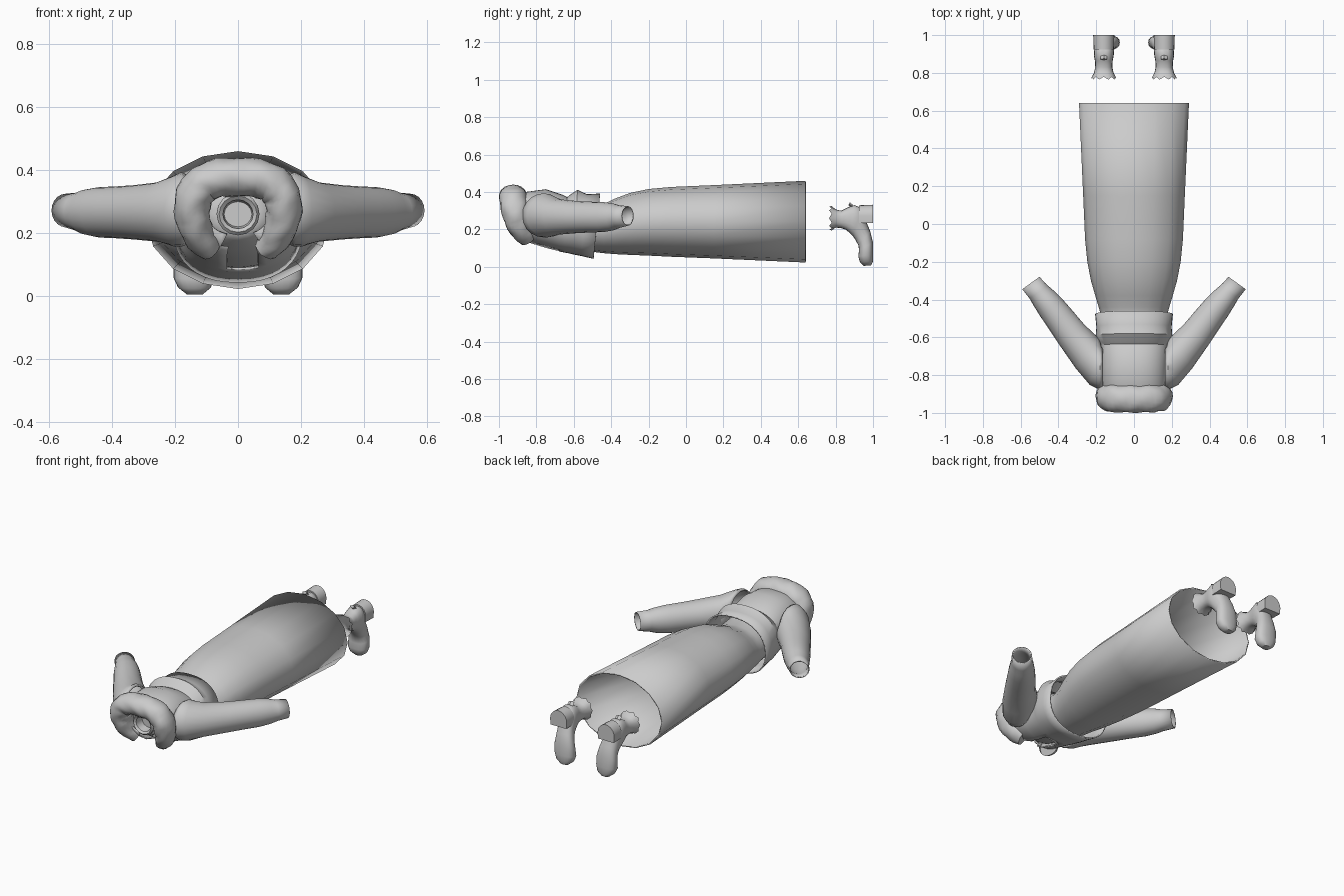
import bpy, bmesh, math
from mathutils import Vector
from math import sin, cos, pi, radians

if "Cube" in bpy.data.objects:
    bpy.data.objects.remove(bpy.data.objects["Cube"])


def ring(c, u, v, n=16, power=2.0):
    """Closed (super)elliptical ring around c spanned by half-axes u and v."""
    c, u, v = Vector(c), Vector(u), Vector(v)
    pts = []
    for i in range(n):
        a = 2 * pi * i / n
        s = lambda t: math.copysign(abs(t) ** (2 / power), t)
        pts.append(c + u * s(cos(a)) + v * s(sin(a)))
    return pts


def side_rings(rows, n=16, power=2.0):
    """Rings from side-view pairs: (y_top, z_top, y_bottom, z_bottom, half_width, x)."""
    out = []
    for y1, z1, y2, z2, w, *x in rows:
        cx = x[0] if x else 0
        out.append(ring((cx, (y1 + y2) / 2, (z1 + z2) / 2), (w, 0, 0),
                        (0, (y1 - y2) / 2, (z1 - z2) / 2), n, power))
    return out


def loft(name, rings, start=False, end=False, thick=0, mirror=False, subdiv=0, angle=40, cut=None):
    bm = bmesh.new()
    vs = [[bm.verts.new(p) for p in r] for r in rings]
    n = len(vs[0])
    for a, b in zip(vs, vs[1:]):
        for i in range(n):
            bm.faces.new((a[i], a[(i + 1) % n], b[(i + 1) % n], b[i]))
    if start:
        bm.faces.new(vs[0][::-1])
    if end:
        bm.faces.new(vs[-1])
    if cut:
        gone = [f for f in bm.faces if cut(f.calc_center_median())]
        bmesh.ops.delete(bm, geom=gone, context='FACES')
    bmesh.ops.recalc_face_normals(bm, faces=bm.faces)
    me = bpy.data.meshes.new(name)
    bm.to_mesh(me)
    bm.free()
    ob = bpy.data.objects.new(name, me)
    bpy.context.collection.objects.link(ob)
    bpy.ops.object.select_all(action='DESELECT')
    ob.select_set(True)
    bpy.context.view_layer.objects.active = ob
    bpy.ops.object.shade_smooth_by_angle(angle=radians(angle))
    if subdiv:
        ob.modifiers.new("smooth", 'SUBSURF').levels = subdiv
        ob.modifiers["smooth"].render_levels = subdiv
    if thick:
        m = ob.modifiers.new("cloth", 'SOLIDIFY')
        m.thickness, m.offset = thick, -1
    if mirror:
        m = ob.modifiers.new("mirror", 'MIRROR')
        m.use_clip = False
        m.use_mirror_merge = False
    return ob


# Long dress: neck, bodice and flared skirt in one tube
loft("dress", side_rings([
    (-.90, .325, -.90, .20, .062), (-.87, .345, -.86, .175, .10),
    (-.84, .37, -.82, .145, .15), (-.74, .385, -.73, .12, .155),
    (-.62, .34, -.62, .09, .165), (-.50, .32, -.50, .08, .17),
    (-.44, .335, -.44, .073, .187), (-.38, .365, -.38, .068, .205),
    (-.30, .395, -.30, .064, .228), (-.20, .416, -.20, .06, .247),
    (-.08, .427, -.08, .054, .259), (.15, .437, .15, .045, .269),
    (.64, .46, .64, .023, .291)]), thick=.008)

# Neckband
loft("neckband", side_rings([
    (-.86, .33, -.86, .195, .066), (-.915, .328, -.91, .193, .068),
    (-.925, .318, -.92, .203, .060), (-.915, .306, -.91, .214, .048),
    (-.86, .300, -.86, .22, .044)]), end=True)

# Jacket with front opening near the neck and a flared peplum
loft("jacket", side_rings([
    (-.93, .35, -.90, .19, .10), (-.90, .385, -.87, .15, .155),
    (-.86, .40, -.83, .125, .178), (-.75, .415, -.75, .10, .176),
    (-.66, .385, -.68, .083, .183), (-.635, .373, -.65, .076, .186),
    (-.62, .385, -.635, .074, .192), (-.58, .412, -.60, .066, .203),
    (-.53, .388, -.56, .058, .199), (-.46, .392, -.495, .043, .206)], 40, 2.3),
    thick=.008, cut=lambda c: c.z < .2 and abs(c.x - .012) < .05 and c.y < -.68)

# Fur collar: lumpy U-shaped roll
half = [(0, -.925, .378), (.06, -.925, .376), (.11, -.923, .358), (.14, -.92, .32),
        (.147, -.91, .27), (.138, -.895, .225), (.118, -.87, .18), (.09, -.845, .15)]
path = [Vector((-x, y, z)) for x, y, z in half[:0:-1]] + [Vector(p) for p in half]
fine = []
for i in range(len(path) - 1):
    fine += [path[i].lerp(path[i + 1], k / 3) for k in range(3)]
fine.append(path[-1])
rolls = []
for i, p in enumerate(fine):
    t = (fine[min(i + 1, len(fine) - 1)] - fine[max(i - 1, 0)]).normalized()
    u = (Vector((0, 1, 0)) - t * t.y).normalized()
    v = t.cross(u)
    e = abs(i / (len(fine) - 1) - .5) * 2
    taper = 1 - .35 * e ** 3
    pts = ring(p, u * .073 * taper, v * .061 * taper, 20)
    rolls.append([p + (q - p) * (1 + .035 * sin(i * 1.25 + 2 * sin(3 * 2 * pi * k / 20)))
                  for k, q in enumerate(pts)])
loft("fur_collar", rolls, start=True, end=True, angle=60)

# Sleeves: (x, y, z, heading in degrees, horizontal radius, vertical radius)
sleeve = []
for x, y, z, t, ru, rz in [
        (.165, -.765, .275, 0, .108, .112), (.18, -.76, .275, 3, .116, .118),
        (.205, -.74, .27, 15, .115, .112), (.247, -.685, .267, 38, .10, .095),
        (.33, -.585, .266, 50, .085, .086), (.39, -.505, .266, 52, .079, .082),
        (.44, -.44, .266, 53, .074, .080), (.48, -.39, .267, 54, .066, .072),
        (.505, -.36, .268, 54, .059, .061), (.546, -.3125, .272, 54, .056, .053)]:
    t = radians(t)
    sleeve.append(ring((x, y, z), (-sin(t) * ru, cos(t) * ru, 0), (0, 0, rz), 20))
loft("sleeve", sleeve, thick=.007, mirror=True)

# Shoes: ruffled ankle, foot bent down towards the toe
shoe = side_rings([
    (.765, .325, .765, .195, .066, .16), (.80, .307, .80, .21, .052, .16),
    (.83, .300, .83, .207, .045, .16), (.865, .318, .855, .198, .046, .16),
    (.90, .330, .875, .182, .052, .16), (.94, .315, .892, .165, .053, .158),
    (.96, .25, .908, .14, .048, .152), (.985, .19, .922, .115, .055, .145),
    (1.0, .13, .925, .09, .063, .142), (1.0, .065, .921, .055, .065, .14),
    (1.0, .03, .93, .025, .052, .138), (.99, .008, .95, .005, .026, .137)], 20, 2.4)
for i, p in enumerate(shoe[0]):
    p.y += .014 * (i % 2)
loft("shoe", shoe, end=True, mirror=True, angle=50)

# Shoe heels: D-shaped blocks
heel = []
for y, s in [(.925, .95), (1.0, 1.0)]:
    arc = [Vector((.16 + .056 * s * cos(a * pi / 10), y, .272 + .06 * s * sin(a * pi / 10)))
           for a in range(11)]
    heel.append(arc + [Vector((.16 - .053 * s, y, .235)), Vector((.16 + .053 * s, y, .235))])
loft("heel", heel, start=True, end=True, mirror=True)

# Small pull tab behind each ankle
loft("ankle_tab", [ring((.16, y, z), (.018, 0, 0), (0, .004, .008), 4)
                   for y, z in [(.872, .337), (.89, .322)]], start=True, end=True, mirror=True)
